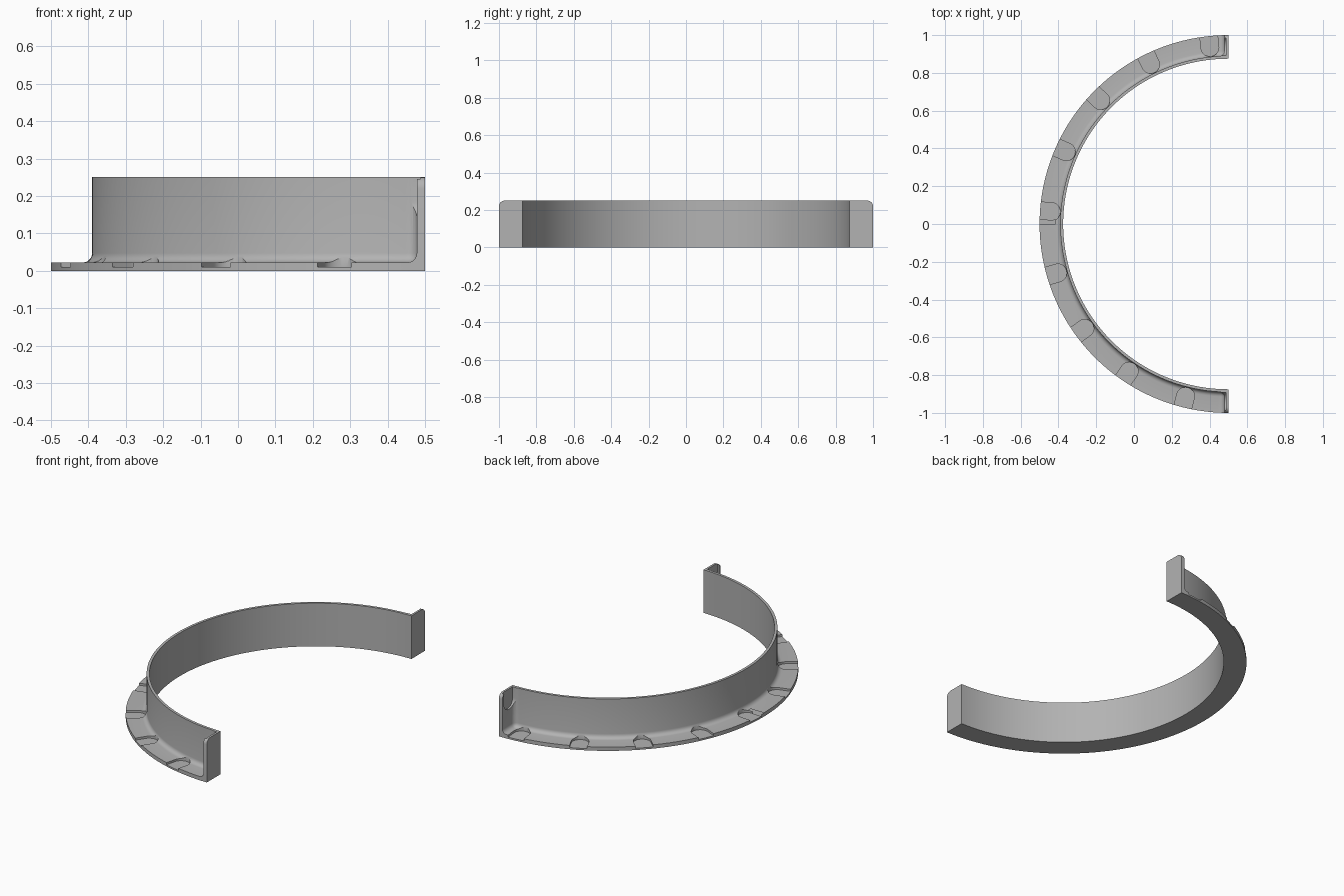
import bpy, bmesh, math
from mathutils import Matrix, Vector

cube = bpy.data.objects.get("Cube")
if cube:
    bpy.data.objects.remove(cube)

CX = 0.5                               # ring centre on x
INNER, WALL, OUTER = 0.875, 0.89, 1.0  # radii
HEIGHT, BASE = 0.25, 0.022             # full height, flange thickness
FILLET, CORNER = 0.025, 0.03
SLOT_R = 0.047                         # half width of the slots

grey = bpy.data.materials.new("grey")
grey.use_nodes = True
grey.diffuse_color = (0.45, 0.45, 0.45, 1)
grey.node_tree.nodes["Principled BSDF"].inputs["Base Color"].default_value = (0.45, 0.45, 0.45, 1)


def make_object(name, bm):
    bmesh.ops.recalc_face_normals(bm, faces=bm.faces)
    mesh = bpy.data.meshes.new(name)
    bm.to_mesh(mesh)
    bm.free()
    obj = bpy.data.objects.new(name, mesh)
    bpy.context.collection.objects.link(obj)
    mesh.materials.append(grey)
    return obj


def half_ring(profile, gap, steps):
    """Sweep a closed (radius, z) profile round half a turn, ending flat at x = CX - gap."""
    bm = bmesh.new()
    rings = []
    for i in range(steps + 1):
        ring = []
        for r, z in profile:
            start = math.asin(gap / r)
            a = math.pi / 2 + start + (math.pi - 2 * start) * i / steps
            ring.append(bm.verts.new((CX + r * math.cos(a), r * math.sin(a), z)))
        rings.append(ring)
    n = len(profile)
    for a, b in zip(rings, rings[1:]):
        for j in range(n):
            k = (j + 1) % n
            bm.faces.new((a[j], a[k], b[k], b[j]))
    bm.faces.new(rings[0])
    bm.faces.new(rings[-1])
    return bm


def add_slot(bm, matrix, length, depth):
    """Round-ended slot: starts at the local origin, runs along +x, thick along +z."""
    arc = [math.pi / 2 + math.pi * i / 20 for i in range(21)]
    outline = [(SLOT_R + SLOT_R * math.cos(a), SLOT_R * math.sin(a)) for a in arc]
    outline += [(length, -SLOT_R), (length, SLOT_R)]
    low = [bm.verts.new(matrix @ Vector((x, y, 0))) for x, y in outline]
    high = [bm.verts.new(matrix @ Vector((x, y, depth))) for x, y in outline]
    bm.faces.new(low)
    bm.faces.new(high)
    for i in range(len(low)):
        k = (i + 1) % len(low)
        bm.faces.new((low[i], low[k], high[k], high[i]))


def cut(target, cutter):
    cutter.hide_render = True
    mod = target.modifiers.new("cut", 'BOOLEAN')
    mod.operation = 'DIFFERENCE'
    mod.solver = 'EXACT'
    mod.object = cutter
    bpy.ops.object.select_all(action='DESELECT')
    bpy.context.view_layer.objects.active = target
    target.select_set(True)
    bpy.ops.object.modifier_apply(modifier=mod.name)
    bpy.data.objects.remove(cutter)


# Solid half ring with a rounded top outer edge
profile = [(INNER, 0), (OUTER, 0)]
for i in range(7):
    a = math.pi / 2 * i / 6
    profile.append((OUTER - CORNER + CORNER * math.cos(a), HEIGHT - CORNER + CORNER * math.sin(a)))
profile.append((INNER, HEIGHT))
bracket = make_object("half_ring_bracket", half_ring(profile, 0, 90))

# Filleted cavity that leaves the wall, flange and end plates
bm = half_ring([(WALL, BASE), (1.2, BASE), (1.2, 0.4), (WALL, 0.4)], BASE, 90)
bmesh.ops.recalc_face_normals(bm, faces=bm.faces)
edges = [e for e in bm.edges if e.calc_face_angle(0) > 1]
bmesh.ops.bevel(bm, geom=edges, offset=FILLET, segments=5, profile=0.5, affect='EDGES')
cut(bracket, make_object("cavity_cutter", bm))

# Radial slots in the flange
bm = bmesh.new()
for i in range(9):
    turn = Matrix.Rotation(math.radians(96 + 20 * i), 4, 'Z')
    add_slot(bm, Matrix.Translation((CX, 0, 0.01)) @ turn @ Matrix.Translation((0.892, 0, 0)), 0.2, 0.05)

# Upright slots in the end plates, open at the top
for side in (-1, 1):
    place = Matrix.Translation((CX - 0.012, side * 0.939, 0.14))
    add_slot(bm, place @ Matrix.Rotation(-math.pi / 2, 4, 'Y'), 0.2, 0.04)
cut(bracket, make_object("slot_cutter", bm))

bpy.ops.object.shade_smooth_by_angle(angle=math.radians(30))
